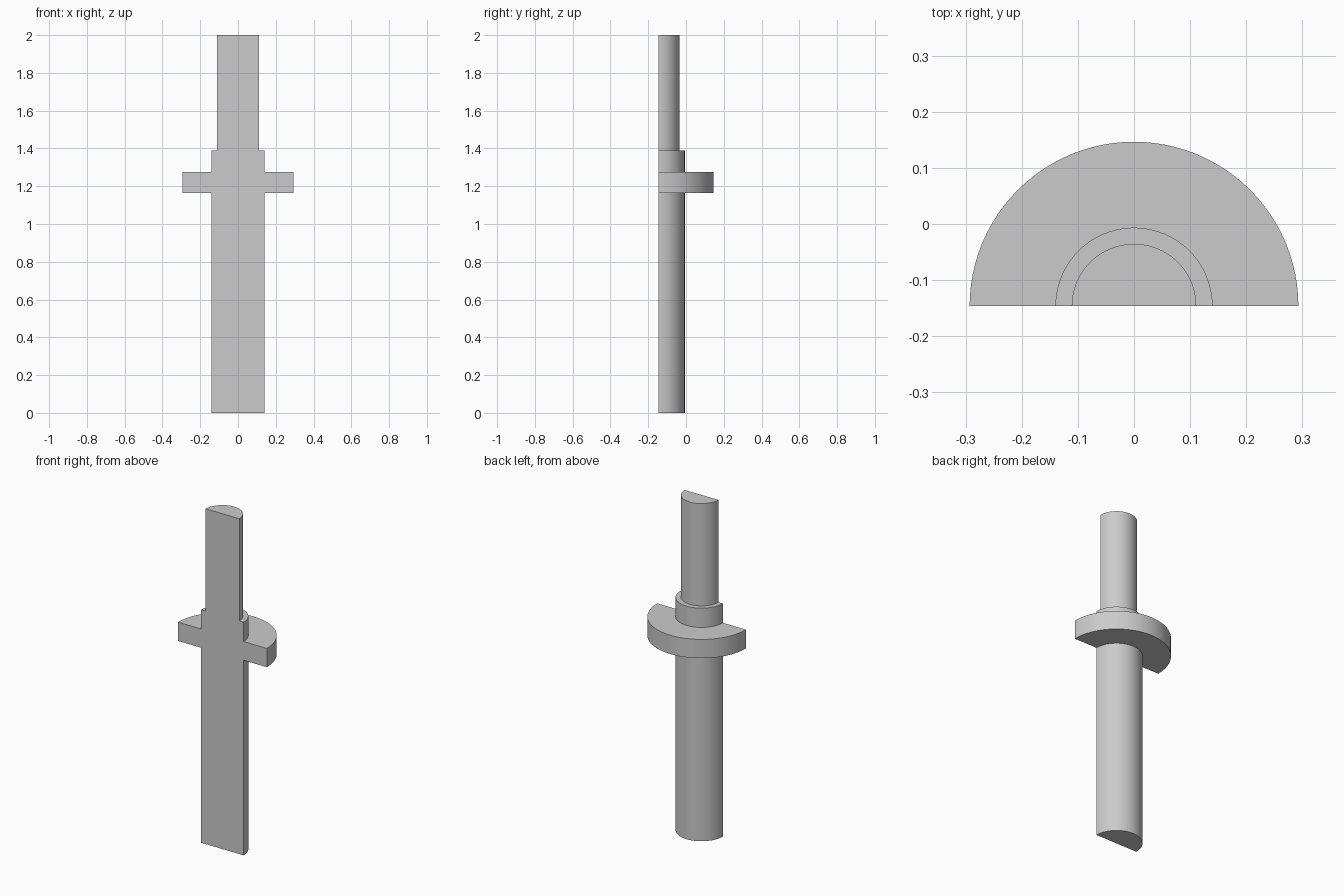
import bpy, bmesh, math
from mathutils import Vector

cube = bpy.data.objects.get("Cube")
if cube:
    bpy.data.objects.remove(cube, do_unlink=True)

# Material
grey = bpy.data.materials.new("plain_grey")
grey.use_nodes = True
colour = (0.6, 0.6, 0.6, 1)
grey.diffuse_color = colour
grey.node_tree.nodes["Principled BSDF"].inputs["Base Color"].default_value = colour

# Stepped profile of the shaft: radius and height, from bottom to top
SHAFT, FLANGE, TIP = 0.14, 0.293, 0.111
CUT_Y = -FLANGE / 2
profile = [(0, 0), (SHAFT, 0), (SHAFT, 1.163), (FLANGE, 1.163), (FLANGE, 1.275),
           (SHAFT, 1.275), (SHAFT, 1.39), (TIP, 1.39), (TIP, 2), (0, 2)]

# Half turn of the profile behind the flat front
bm = bmesh.new()
verts = [bm.verts.new((r, CUT_Y, z)) for r, z in profile]
edges = [bm.edges.new(pair) for pair in zip(verts, verts[1:])]
bmesh.ops.spin(bm, geom=verts + edges, cent=Vector((0, CUT_Y, 0)), axis=Vector((0, 0, 1)),
               angle=math.pi, steps=48)
bmesh.ops.remove_doubles(bm, verts=bm.verts, dist=0.0001)

# Flat front face closes the half solid
bmesh.ops.holes_fill(bm, edges=[e for e in bm.edges if e.is_boundary], sides=0)
bmesh.ops.recalc_face_normals(bm, faces=bm.faces)

mesh = bpy.data.meshes.new("half_flanged_shaft")
bm.to_mesh(mesh)
bm.free()
mesh.materials.append(grey)
shaft = bpy.data.objects.new("half_flanged_shaft", mesh)
bpy.context.collection.objects.link(shaft)

# Smooth round walls with sharp steps
bpy.ops.object.select_all(action="DESELECT")
shaft.select_set(True)
bpy.context.view_layer.objects.active = shaft
bpy.ops.object.shade_smooth_by_angle(angle=math.radians(30))
